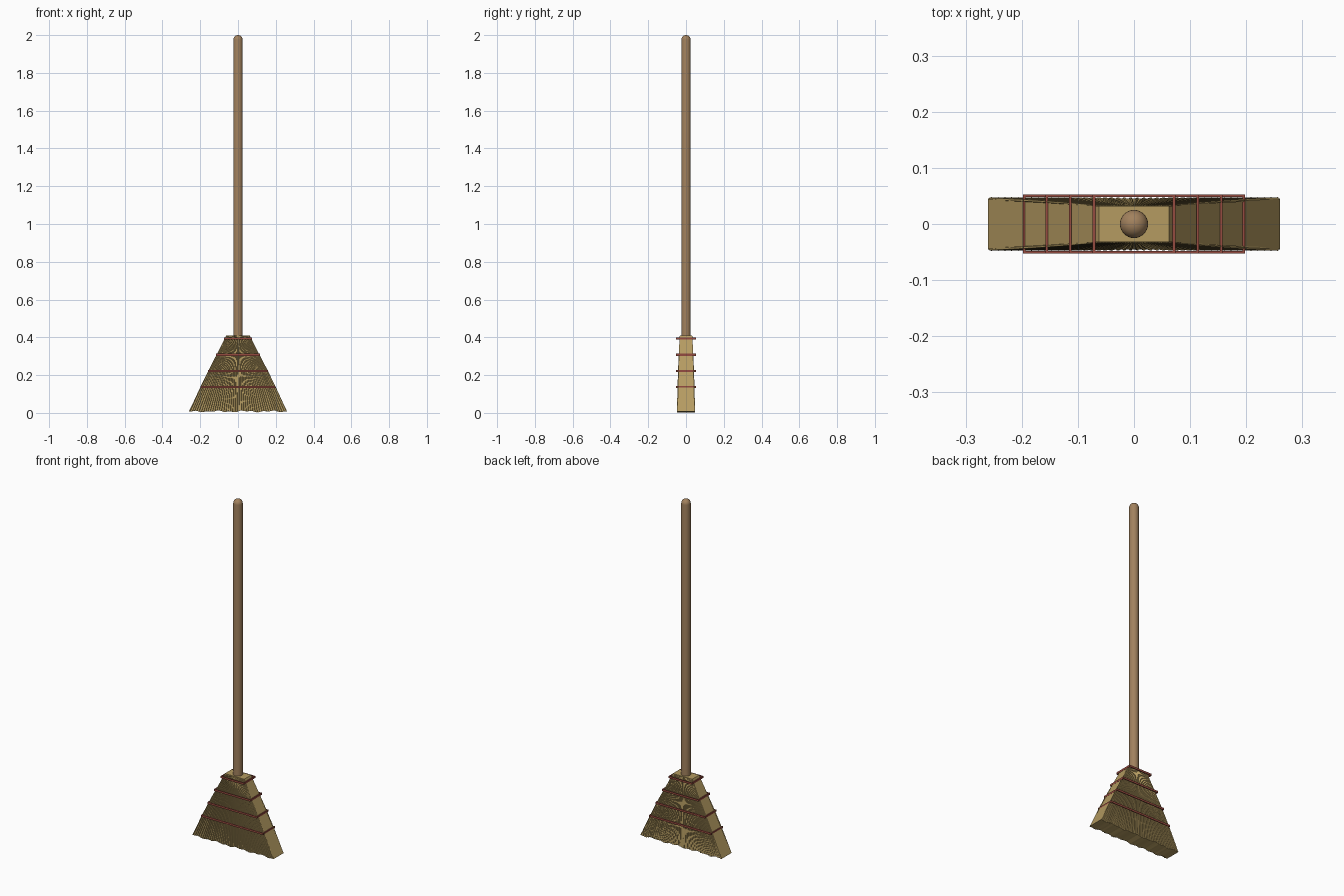
import bpy, bmesh, math
from mathutils import Vector

if "Cube" in bpy.data.objects:
    bpy.data.objects.remove(bpy.data.objects["Cube"])


def material(name, rgb):
    m = bpy.data.materials.new(name)
    m.diffuse_color = (*rgb, 1)
    m.use_nodes = True
    m.node_tree.nodes["Principled BSDF"].inputs["Base Color"].default_value = m.diffuse_color
    return m


WOOD = material("wood", (0.36, 0.22, 0.11))
STRAW = material("straw", (0.46, 0.33, 0.12))
TWINE = material("twine", (0.30, 0.07, 0.05))
TOP_Z, LOW_Z = 0.41, 0.008


def finish(bm, name, mat, smooth=False):
    bmesh.ops.recalc_face_normals(bm, faces=bm.faces)
    me = bpy.data.meshes.new(name)
    bm.to_mesh(me)
    bm.free()
    ob = bpy.data.objects.new(name, me)
    bpy.context.collection.objects.link(ob)
    me.materials.append(mat)
    for p in me.polygons:
        p.use_smooth = smooth
    return ob


def lathe(profile, n):
    bm = bmesh.new()
    rings = [[bm.verts.new((r * math.cos(2 * math.pi * i / n), r * math.sin(2 * math.pi * i / n), z))
              for i in range(n)] for r, z in profile]
    for a, b in zip(rings, rings[1:]):
        for i in range(n):
            j = (i + 1) % n
            bm.faces.new((a[i], a[j], b[j], b[i]))
    bm.faces.new(rings[0])
    bm.faces.new(rings[-1])
    return bm


def add_box(bm, centre, size):
    verts = bmesh.ops.create_cube(bm, size=1)["verts"]
    for v in verts:
        v.co = Vector(v.co[i] * size[i] + centre[i] for i in range(3))


# Round handle with a domed top
R = 0.025
dome = [(R * math.cos(t), 2 - R + R * math.sin(t)) for t in (math.radians(a) for a in range(0, 89, 11))]
finish(lathe([(R, 0.37)] + dome, 32), "handle", WOOD, True)
bpy.context.view_layer.objects.active = bpy.data.objects["handle"]
bpy.data.objects["handle"].select_set(True)
bpy.ops.object.shade_smooth_by_angle(angle=math.radians(40))


# Flared straw head with a wavy lower edge
def wave(x):
    return 0.005 * math.sin(x * 75) * math.cos(x * 31)


N = 48
bm = bmesh.new()
cols = []
for i in range(N + 1):
    u = -1 + 2 * i / N
    x = 0.26 * u
    z = LOW_Z + wave(x)
    cols.append([bm.verts.new(c) for c in ((0.062 * u, -0.032, TOP_Z), (x, -0.045, z),
                                           (x, 0.045, z), (0.062 * u, 0.032, TOP_Z))])
for a, b in zip(cols, cols[1:]):
    for k in range(4):
        m = (k + 1) % 4
        bm.faces.new((a[k], a[m], b[m], b[k]))
bm.faces.new(cols[0])
bm.faces.new(cols[-1])
finish(bm, "straw_head", STRAW)

# Thin straw strands fanned over the front and back
bm = bmesh.new()
STEPS, SIDES, COUNT = 8, 5, 44
for side in (-1, 1):
    for i in range(COUNT):
        u = (-1 + 2 * i / (COUNT - 1)) * 0.99
        rings = []
        for s in range(STEPS + 1):
            t = s / STEPS
            bow = math.sin(math.pi * t)
            low = LOW_Z + wave(0.26 * u)
            x = u * (0.06 + 0.198 * t + 0.006 * bow)
            y = side * (0.032 + 0.0125 * t + 0.002 * bow)
            z = TOP_Z - 0.004 + (low - TOP_Z + 0.004) * t
            r = 0.0016 + 0.0018 * t
            rings.append([bm.verts.new((x + r * math.cos(2 * math.pi * k / SIDES),
                                        y + r * math.sin(2 * math.pi * k / SIDES), z))
                          for k in range(SIDES)])
        for a, b in zip(rings, rings[1:]):
            for k in range(SIDES):
                m = (k + 1) % SIDES
                bm.faces.new((a[k], a[m], b[m], b[k]))
        bm.faces.new(rings[0])
        bm.faces.new(rings[-1])
finish(bm, "straw_strands", STRAW)

# Four rectangular binding bands
T, H, D = 0.005, 0.011, 0.053
for n, (z, w) in enumerate(((0.394, 0.074), (0.308, 0.116), (0.222, 0.158), (0.137, 0.198))):
    bm = bmesh.new()
    for s in (-1, 1):
        add_box(bm, (0, s * (D - T / 2), z), (2 * w, T, H))
        add_box(bm, (s * (w - T / 2), 0, z), (T, 2 * (D - T), H))
    finish(bm, f"binding_band_{n + 1}", TWINE)
